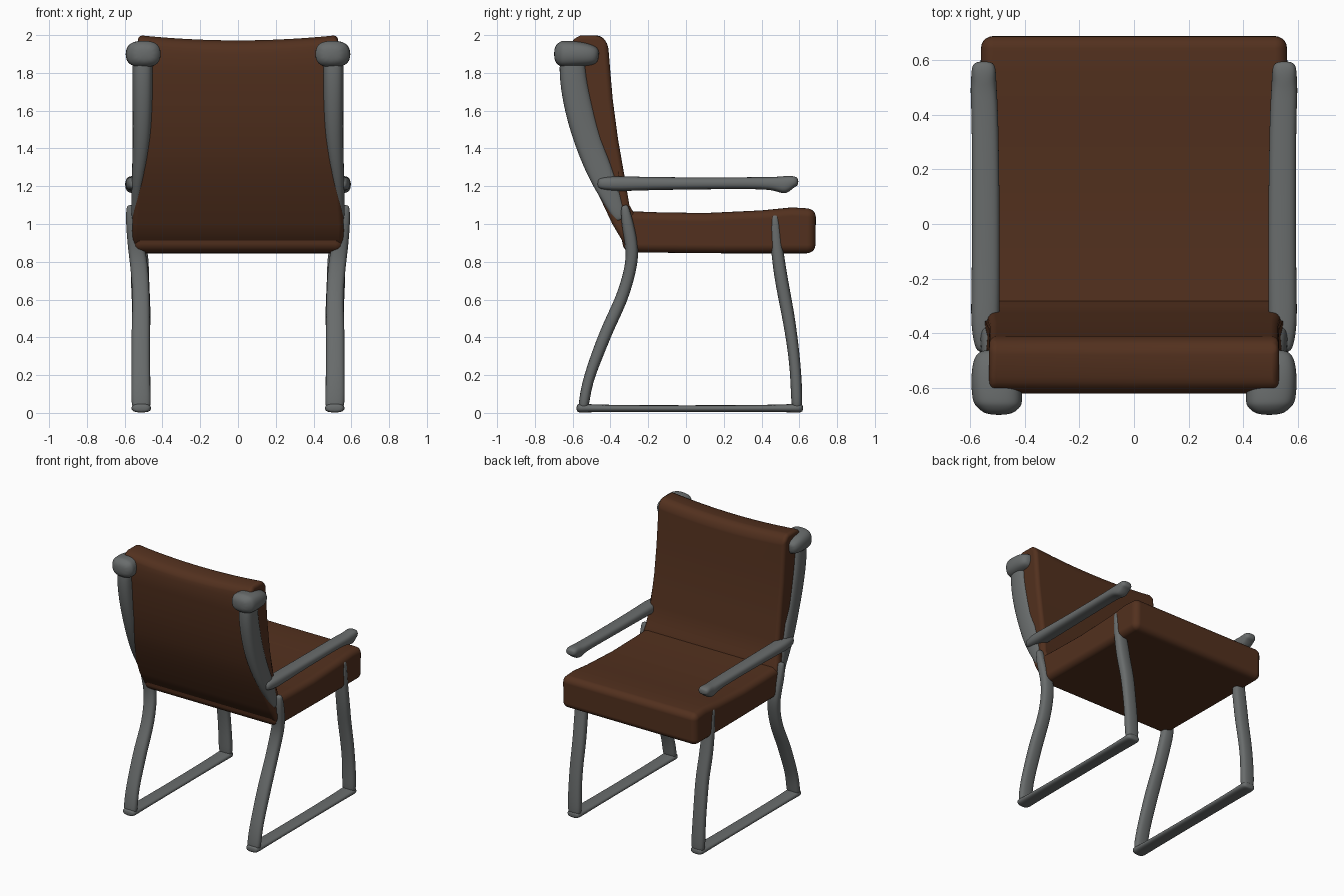
import bpy, bmesh, math
from mathutils import Vector


def material(name, rgb):
    m = bpy.data.materials.new(name)
    m.diffuse_color = (*rgb, 1)
    return m


BROWN = material("brown_upholstery", (0.085, 0.03, 0.013))
GREY = material("dark_grey_metal", (0.14, 0.15, 0.15))


def finish(name, bm, mat):
    bmesh.ops.recalc_face_normals(bm, faces=bm.faces)
    for f in bm.faces:
        f.smooth = True
    me = bpy.data.meshes.new(name)
    bm.to_mesh(me)
    bm.free()
    ob = bpy.data.objects.new(name, me)
    bpy.context.collection.objects.link(ob)
    me.materials.append(mat)
    return ob


def skin(bm, rings):
    """Joins vertex rings into a closed, capped skin."""
    n = len(rings[0])
    for a, b in zip(rings, rings[1:]):
        for i in range(n):
            j = (i + 1) % n
            bm.faces.new((a[i], a[j], b[j], b[i]))
    bm.faces.new(rings[0])
    bm.faces.new(rings[-1])


def cushion(name, profile, shape, bevel):
    """Side profile (y, z) carried across x; shape() adjusts each point."""
    bm = bmesh.new()
    xs = [i / 6 for i in range(-6, 7)]
    skin(bm, [[bm.verts.new(shape(t, y, z)) for y, z in profile] for t in xs])
    ob = finish(name, bm, BROWN)
    b = ob.modifiers.new("round_edges", 'BEVEL')
    b.width, b.segments = bevel, 5
    b.limit_method, b.angle_limit = 'ANGLE', math.radians(35)
    b.harden_normals = True


def tube(name, path, sides=12, squareness=0.75):
    """Mirrored pair of tubes; path rows are x, y, z, half width in x, half depth."""
    bm = bmesh.new()
    pts = [Vector(p[:3]) for p in path]
    rings = []
    last = len(path) - 1

    def ring(c, n, rx, rn):
        out = []
        for k in range(sides):
            a = 2 * math.pi * k / sides
            co, si = math.cos(a), math.sin(a)
            u = math.copysign(abs(co) ** squareness, co)
            v = math.copysign(abs(si) ** squareness, si)
            out.append(bm.verts.new(c + Vector((rx * u, 0, 0)) + n * rn * v))
        rings.append(out)

    for i, (c, p) in enumerate(zip(pts, path)):
        t = pts[min(i + 1, last)] - pts[max(i - 1, 0)]
        t.x = 0
        t.normalize()
        n = t.cross(Vector((1, 0, 0)))
        rx, rn = p[3:]
        # rounded ends: a smaller ring at the tip, a full one just inside
        if i == 0:
            ring(c, n, rx * .6, rn * .6)
            ring(c + t * min(rx, rn) * .5, n, rx, rn)
        elif i == last:
            ring(c - t * min(rx, rn) * .5, n, rx, rn)
            ring(c, n, rx * .6, rn * .6)
        else:
            ring(c, n, rx, rn)
    skin(bm, rings)
    ob = finish(name, bm, GREY)
    ob.modifiers.new("mirror", 'MIRROR')
    ob.modifiers.new("smooth", 'SUBSURF').levels = 2
    ob.modifiers["smooth"].render_levels = 2


# Seat cushion
cushion("seat",
        [(-0.33, 0.85), (0.2, 0.845), (0.685, 0.845), (0.688, 1.08), (0.56, 1.088),
         (0.40, 1.072), (0.1, 1.058), (-0.15, 1.062), (-0.36, 1.07)],
        lambda t, y, z: (t * 0.56, y, z), 0.045)


# Curved backrest cushion: dipped top edge, wider at the bottom
def back_shape(t, y, z):
    k = min(max((1.3 - z) / 0.25, 0), 1)
    dip = 0.028 * t * t if z > 1.9 else 0
    return (t * (0.53 + 0.03 * k), y, z + dip)


cushion("backrest",
        [(-0.27, 0.86), (-0.325, 0.89), (-0.39, 1.0), (-0.475, 1.18), (-0.52, 1.29),
         (-0.555, 1.4), (-0.595, 1.6), (-0.615, 1.8), (-0.62, 1.9), (-0.605, 1.95),
         (-0.56, 1.972), (-0.45, 1.972), (-0.413, 1.93), (-0.40, 1.8), (-0.388, 1.66),
         (-0.36, 1.45), (-0.325, 1.25), (-0.30, 1.1), (-0.26, 1.03)],
        back_shape, 0.04)

# Metal uprights along the rear edges of the backrest
tube("back_upright", [
    (0.505, -0.60, 1.92, .055, .07), (0.505, -0.60, 1.78, .056, .075),
    (0.505, -0.565, 1.6, .055, .08), (0.51, -0.51, 1.41, .048, .075),
    (0.53, -0.44, 1.24, .034, .07), (0.54, -0.385, 1.12, .025, .05),
    (0.54, -0.345, 1.02, .025, .035)])

# Rounded knobs on the upper back corners
tube("back_corner_knob", [
    (0.495, -0.70, 1.90, .085, .068), (0.50, -0.65, 1.90, .095, .074),
    (0.505, -0.56, 1.90, .095, .070), (0.515, -0.46, 1.89, .075, .055)])

# Armrests with a slight drop at the front tip
tube("armrest", [
    (0.54, -0.47, 1.215, .045, .035), (0.545, -0.36, 1.213, .055, .042),
    (0.542, -0.22, 1.214, .053, .036), (0.542, 0.1, 1.215, .052, .032),
    (0.545, 0.40, 1.217, .050, .032), (0.55, 0.48, 1.213, .050, .038),
    (0.55, 0.52, 1.203, .048, .052), (0.55, 0.56, 1.224, .046, .034),
    (0.55, 0.595, 1.226, .042, .027)])

# Rear legs, rising beside the seat
tube("rear_leg", [
    (0.565, -0.325, 1.10, .028, .022), (0.56, -0.31, 1.00, .035, .034),
    (0.535, -0.28, 0.86, .048, .036), (0.52, -0.295, 0.75, .048, .032),
    (0.512, -0.34, 0.60, .046, .034), (0.515, -0.41, 0.46, .050, .034),
    (0.515, -0.465, 0.32, .050, .033), (0.515, -0.525, 0.16, .050, .028),
    (0.512, -0.545, 0.015, .056, .030)])

# Front legs, with a thin strip on the seat side
tube("front_leg", [
    (0.54, 0.47, 1.05, .028, .022), (0.535, 0.475, 0.94, .034, .03),
    (0.52, 0.485, 0.84, .050, .034), (0.52, 0.505, 0.70, .050, .036),
    (0.51, 0.535, 0.55, .050, .035), (0.515, 0.56, 0.40, .050, .032),
    (0.515, 0.582, 0.22, .050, .030), (0.512, 0.588, 0.015, .056, .032)])

# Floor bars joining the legs on each side
tube("floor_bar", [
    (0.512, -0.58, 0.026, .056, .027), (0.512, -0.50, 0.024, .052, .019),
    (0.512, 0.0, 0.022, .050, .018), (0.512, 0.53, 0.024, .052, .019),
    (0.512, 0.62, 0.026, .056, .027)])
